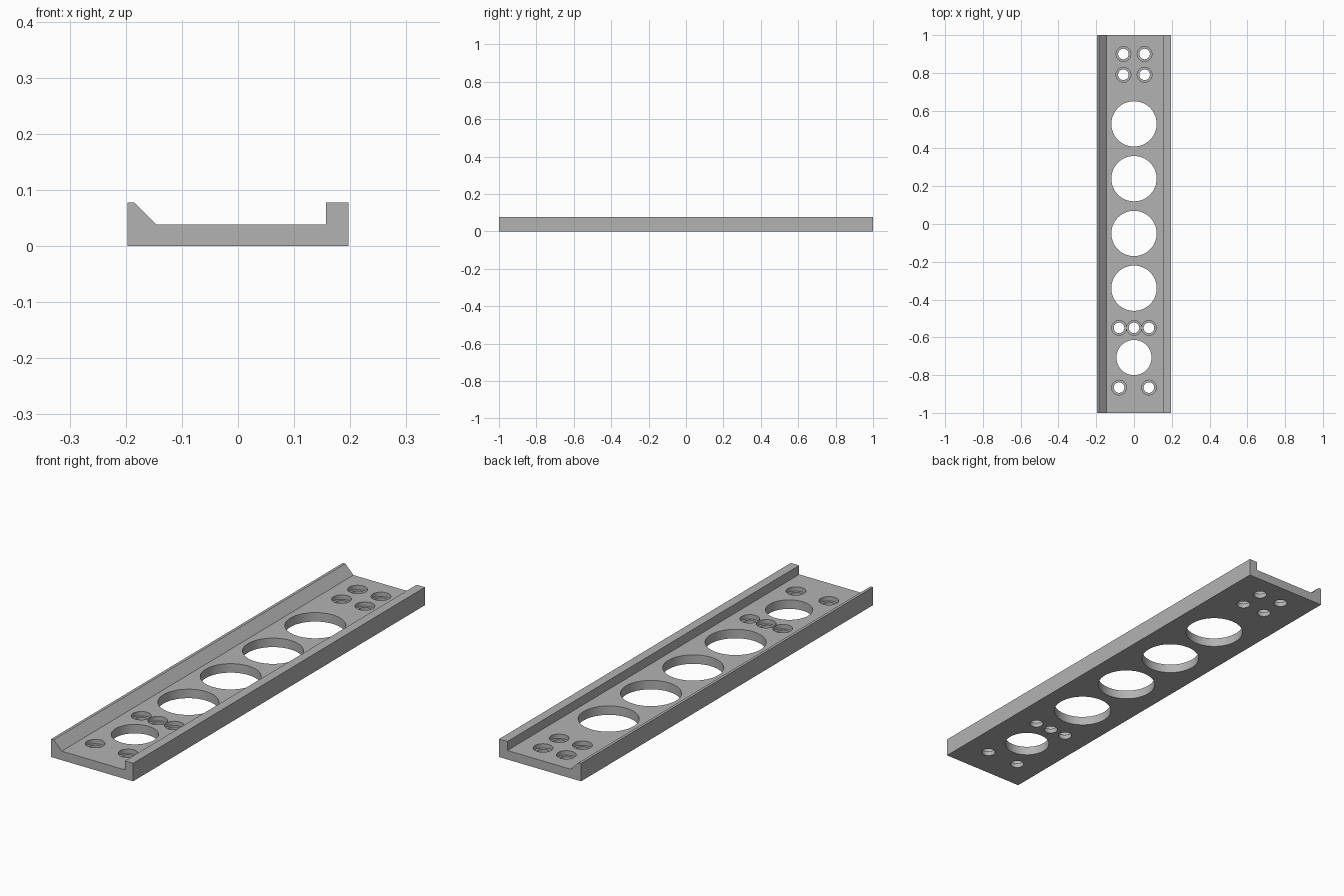
import bpy, bmesh
from mathutils import Matrix

cube = bpy.data.objects.get("Cube")
if cube:
    bpy.data.objects.remove(cube, do_unlink=True)

FLOOR = 0.039      # thickness of the base plate
LEDGE = 0.02       # height of the counterbore ledge
RIM = 0.078        # height of the side rails

grey = bpy.data.materials.new("plain grey")
grey.use_nodes = True
colour = (0.45, 0.45, 0.45, 1)
grey.diffuse_color = colour
grey.node_tree.nodes["Principled BSDF"].inputs["Base Color"].default_value = colour


def add_object(name, bm):
    bmesh.ops.recalc_face_normals(bm, faces=bm.faces)
    mesh = bpy.data.meshes.new(name)
    bm.to_mesh(mesh)
    bm.free()
    mesh.materials.append(grey)
    obj = bpy.data.objects.new(name, mesh)
    bpy.context.collection.objects.link(obj)
    return obj


def add_cutter(bm, x, y, radius, bottom, top):
    bmesh.ops.create_cone(bm, cap_ends=True, segments=48, radius1=radius, radius2=radius,
                          depth=top - bottom,
                          matrix=Matrix.Translation((x, y, (bottom + top) / 2)))


# Channel: one cross-section, with a sloped rail and a square rail, run along y
profile = [(-0.197, 0), (0.197, 0), (0.197, RIM), (0.157, RIM), (0.157, FLOOR),
           (-0.146, FLOOR), (-0.185, RIM), (-0.197, RIM)]
bm = bmesh.new()
section = bm.faces.new([bm.verts.new((x, -1, z)) for x, z in profile])
swept = bmesh.ops.extrude_face_region(bm, geom=[section])["geom"]
bmesh.ops.translate(bm, vec=(0, 2, 0),
                    verts=[v for v in swept if isinstance(v, bmesh.types.BMVert)])
channel = add_object("channel_plate", bm)

# Screw holes in rows, each with a counterbore
rows = [(0.9, (-0.056, 0.056)), (0.79, (-0.056, 0.056)),
        (-0.55, (-0.079, 0, 0.079)), (-0.866, (-0.079, 0.079))]
screws = [(x, y) for y, xs in rows for x in xs]
through, bores = bmesh.new(), bmesh.new()
for x, y in screws:
    add_cutter(through, x, y, 0.028, -0.1, 0.1)
    add_cutter(bores, x, y, 0.039, LEDGE, 0.1)

# Large round openings
for y in (0.53, 0.24, -0.05, -0.34):
    add_cutter(through, 0, y, 0.12, -0.1, 0.1)
add_cutter(through, 0, -0.707, 0.093, -0.1, 0.1)

# Cut the holes, then drop the cutters
cutters = [add_object("hole_cutter", through), add_object("counterbore_cutter", bores)]
for cutter in cutters:
    cutter.hide_render = True
    cut = channel.modifiers.new(cutter.name, 'BOOLEAN')
    cut.operation = 'DIFFERENCE'
    cut.solver = 'EXACT'
    cut.object = cutter

bpy.ops.object.select_all(action='DESELECT')
bpy.context.view_layer.objects.active = channel
channel.select_set(True)
for cutter in cutters:
    bpy.ops.object.modifier_apply(modifier=cutter.name)
    bpy.data.objects.remove(cutter, do_unlink=True)
bpy.ops.object.shade_smooth_by_angle(angle=0.5)
